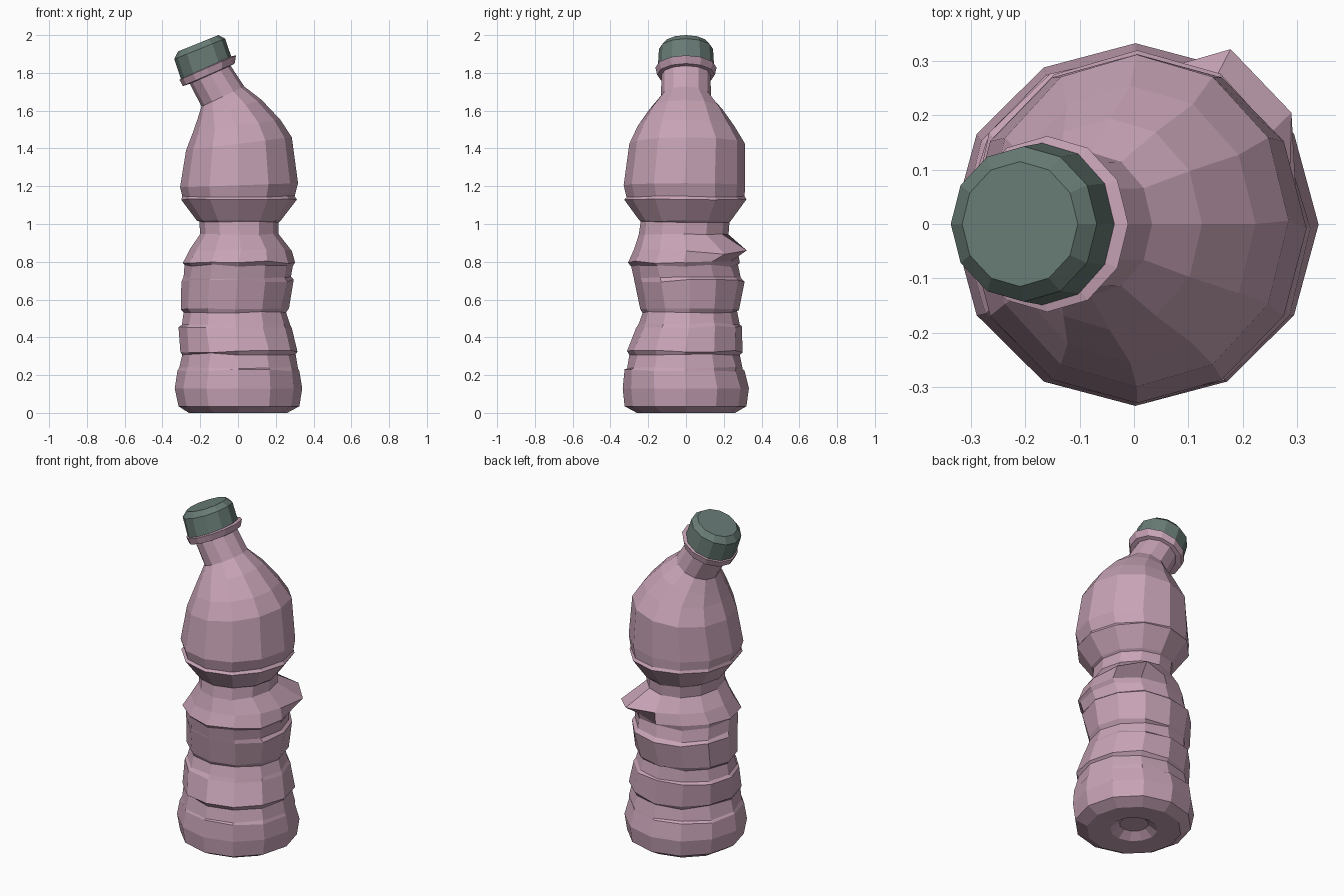
import bpy, bmesh, math, random
from mathutils import Vector

random.seed(4)
N = 12


def material(name, rgb):
    m = bpy.data.materials.new(name)
    m.diffuse_color = (*rgb, 1)
    return m


pink = material("dusty pink plastic", (0.57, 0.365, 0.465))
green = material("grey green plastic", (0.14, 0.20, 0.18))


def ring(cx, cy, z, rx, ry, tilt=0.0):
    """Twelve-sided ring; tilt raises the +x side."""
    t = math.radians(tilt)
    pts = []
    for i in range(N):
        a = 2 * math.pi * i / N
        u = rx * math.cos(a)
        pts.append(Vector((cx + u * math.cos(t), cy + ry * math.sin(a), z + u * math.sin(t))))
    return pts


def span(z, x0, x1, y0, y1, tilt=0.0):
    return ring((x0 + x1) / 2, (y0 + y1) / 2, z, (x1 - x0) / 2, (y1 - y0) / 2, tilt)


def loft(name, rings, mat):
    bm = bmesh.new()
    loops = [[bm.verts.new(p) for p in r] for r in rings]
    for a, b in zip(loops, loops[1:]):
        for i in range(N):
            j = (i + 1) % N
            bm.faces.new((a[i], a[j], b[j], b[i]))
    bm.faces.new(loops[0][::-1])
    bm.faces.new(loops[-1])
    bmesh.ops.recalc_face_normals(bm, faces=bm.faces)
    me = bpy.data.meshes.new(name)
    bm.to_mesh(me)
    bm.free()
    me.materials.append(mat)
    ob = bpy.data.objects.new(name, me)
    bpy.context.collection.objects.link(ob)
    return ob


# Base with a punt underneath
rings = [
    ring(0, 0, 0.04, 0.08, 0.08),
    ring(0, 0, 0.005, 0.13, 0.13),
    span(0.0, -0.26, 0.26, -0.26, 0.26),
    span(0.035, -0.315, 0.325, -0.325, 0.32),
    span(0.13, -0.335, 0.34, -0.335, 0.333),
]

# Crumpled ribs and waist: z, x range, y range
ribs = [
    (0.225, -0.32, 0.325, -0.325, 0.31),
    (0.237, -0.312, 0.318, -0.312, 0.30),
    (0.310, -0.295, 0.305, -0.30, 0.285),
    (0.325, -0.305, 0.315, -0.312, 0.30),
    (0.455, -0.315, 0.285, -0.265, 0.295),
    (0.472, -0.297, 0.275, -0.25, 0.285),
    (0.535, -0.288, 0.255, -0.23, 0.27),
    (0.548, -0.302, 0.27, -0.242, 0.28),
    (0.700, -0.30, 0.295, -0.275, 0.31),
    (0.715, -0.288, 0.28, -0.275, 0.29),
    (0.780, -0.283, 0.29, -0.29, 0.275),
    (0.798, -0.292, 0.302, -0.307, 0.285),
    (0.860, -0.255, 0.285, -0.275, 0.275),
    (0.945, -0.20, 0.215, -0.25, 0.225),
    (1.010, -0.205, 0.215, -0.24, 0.23),
    (1.018, -0.217, 0.227, -0.248, 0.24),
    (1.130, -0.30, 0.312, -0.327, 0.32),
    (1.145, -0.295, 0.30, -0.315, 0.31),
]
for k, row in enumerate(ribs):
    r = span(*row)
    amp = 0.007 if row[0] < 0.9 else 0.003
    for i, p in enumerate(r):
        if i % 3:  # keep the measured outline, crumple between
            s = 1 + random.uniform(-amp, amp) * 4
            p.x *= s
            p.y *= s
        p.z += random.uniform(-amp, amp)
    if row[0] == 0.860:  # crease pushed outwards at the back right
        r[1] = Vector((0.29, 0.205, 0.84))
        r[2] = Vector((0.178, 0.322, 0.86))
    rings.append(r)

# Shoulder bending over into the tilted neck and collar
rings += [
    span(1.205, -0.307, 0.318, -0.33, 0.313, 2),
    span(1.425, -0.277, 0.287, -0.30, 0.312, 7),
    ring(-0.007, 0, 1.52, 0.233, 0.255, 8),
    ring(-0.045, 0, 1.605, 0.178, 0.195, 17),
    ring(-0.08, 0, 1.675, 0.125, 0.132, 25),
    ring(-0.147, 0, 1.79, 0.118, 0.13, 24),
    ring(-0.155, 0, 1.79, 0.15, 0.153, 23.5),
    ring(-0.16, 0, 1.828, 0.163, 0.162, 23.5),
    ring(-0.165, 0, 1.832, 0.14, 0.14, 23.5),
]
loft("bottle_body", rings, pink)

# Cap
loft("screw_cap", [
    ring(-0.165, 0, 1.815, 0.146, 0.15, 23.5),
    ring(-0.203, 0, 1.927, 0.145, 0.143, 22),
    ring(-0.21, 0, 1.957, 0.115, 0.115, 22),
], green)
